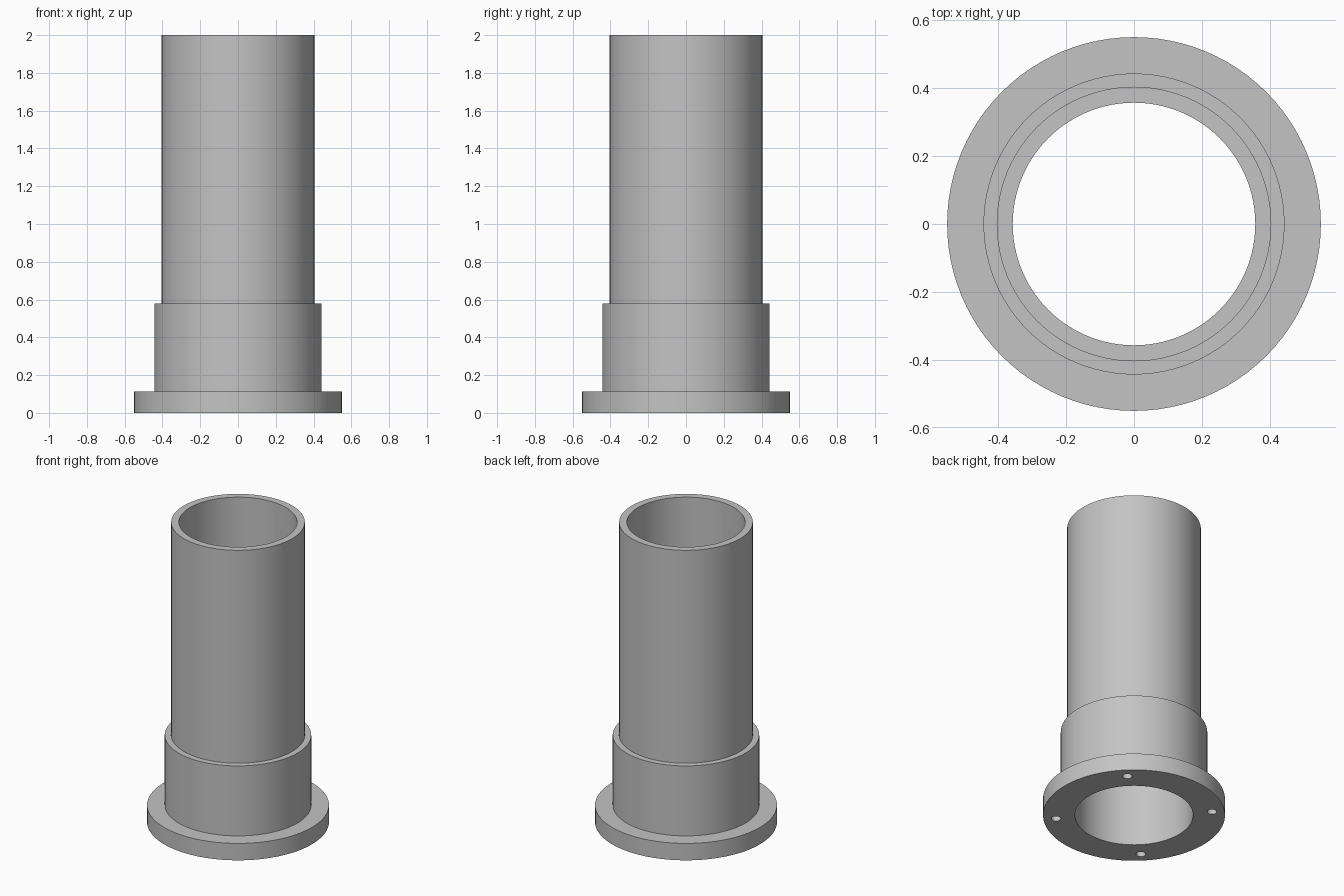
import bpy, bmesh
from math import radians, cos, sin, tau

if "Cube" in bpy.data.objects:
    bpy.data.objects.remove(bpy.data.objects["Cube"])

SEGMENTS = 96
BORE, TUBE, COLLAR, FLANGE = 0.357, 0.404, 0.443, 0.55
FLANGE_TOP, COLLAR_TOP, TOP = 0.113, 0.58, 2.0
HOLE_CIRCLE, HOLE_RADIUS, HOLE_DEPTH = 0.473, 0.029, 0.07

grey = bpy.data.materials.new("plain grey")
grey.use_nodes = True
grey.diffuse_color = (0.55, 0.55, 0.55, 1)
grey.node_tree.nodes["Principled BSDF"].inputs["Base Color"].default_value = grey.diffuse_color

# Stepped tube: one closed half-section revolved about z
section = [(BORE, 0), (FLANGE, 0), (FLANGE, FLANGE_TOP), (COLLAR, FLANGE_TOP),
           (COLLAR, COLLAR_TOP), (TUBE, COLLAR_TOP), (TUBE, TOP), (BORE, TOP)]
bm = bmesh.new()
verts = [bm.verts.new((r, 0, z)) for r, z in section]
edges = [bm.edges.new((v, verts[i - 1])) for i, v in enumerate(verts)]
bmesh.ops.spin(bm, geom=verts + edges, cent=(0, 0, 0), axis=(0, 0, 1),
               angle=tau, steps=SEGMENTS, use_merge=True)
bmesh.ops.remove_doubles(bm, verts=bm.verts, dist=0.0001)
bmesh.ops.recalc_face_normals(bm, faces=bm.faces)
mesh = bpy.data.meshes.new("flanged_tube")
bm.to_mesh(mesh)
bm.free()
mesh.materials.append(grey)
tube = bpy.data.objects.new("flanged_tube", mesh)
bpy.context.collection.objects.link(tube)

# Four blind bolt holes in the underside of the flange
for i in range(4):
    a = radians(45 + 90 * i)
    bpy.ops.mesh.primitive_cylinder_add(
        vertices=32, radius=HOLE_RADIUS, depth=2 * HOLE_DEPTH,
        location=(HOLE_CIRCLE * cos(a), HOLE_CIRCLE * sin(a), 0))
    cutter = bpy.context.object
    cutter.name = f"bolt_hole_cutter_{i + 1}"
    cutter.data.materials.append(grey)
    cutter.hide_render = True
    bpy.context.view_layer.objects.active = tube
    mod = tube.modifiers.new("bolt_hole", "BOOLEAN")
    mod.operation, mod.solver, mod.object = "DIFFERENCE", "EXACT", cutter
    bpy.ops.object.modifier_apply(modifier=mod.name)
    bpy.data.objects.remove(cutter)

bpy.ops.object.select_all(action="DESELECT")
tube.select_set(True)
bpy.context.view_layer.objects.active = tube
bpy.ops.object.shade_smooth_by_angle(angle=radians(30))
